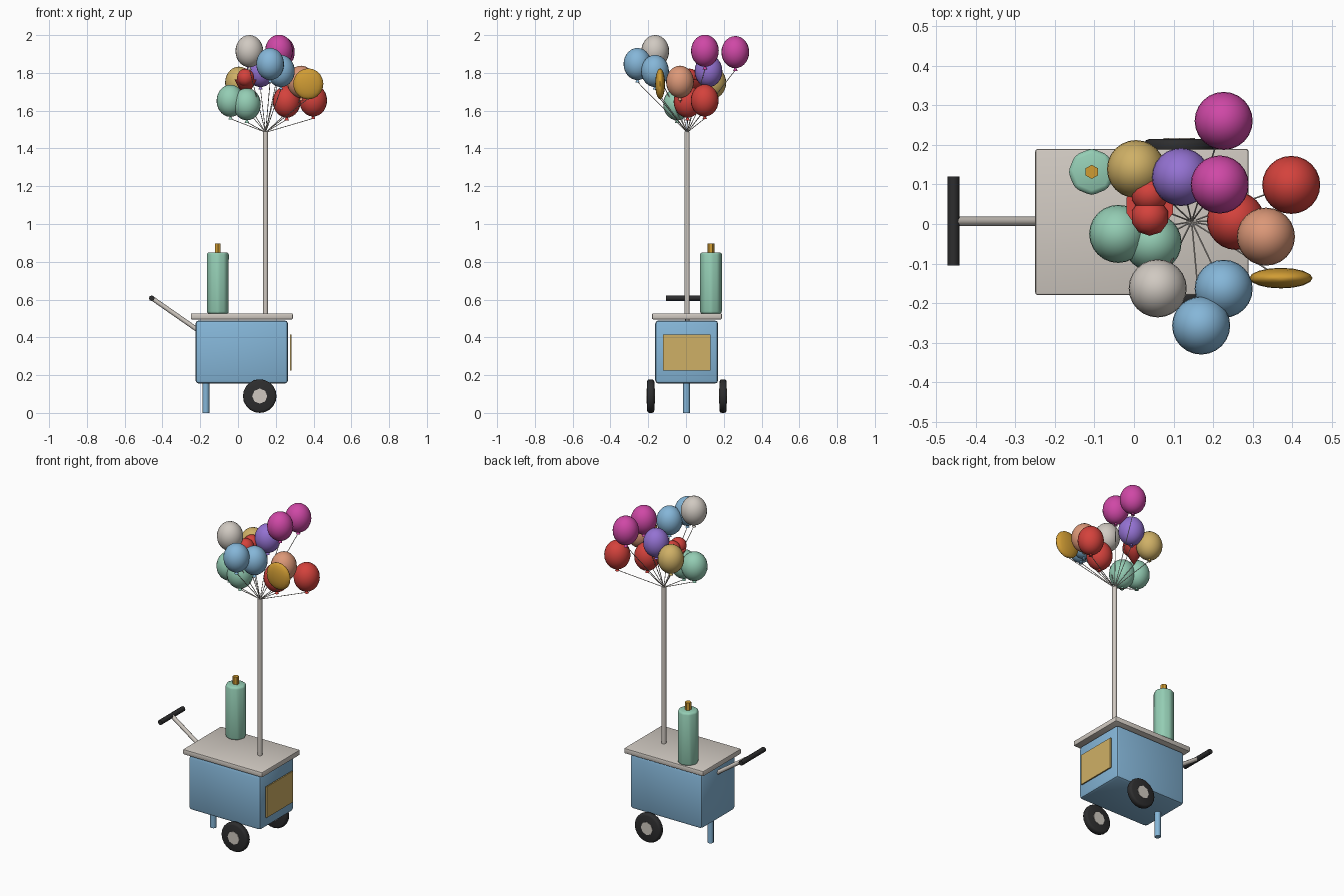
import bpy, math
from mathutils import Vector

if "Cube" in bpy.data.objects:
    bpy.data.objects.remove(bpy.data.objects["Cube"])


def lin(c):
    c /= 255
    return c / 12.92 if c <= 0.04045 else ((c + 0.055) / 1.055) ** 2.4


def material(name, r, g, b):
    m = bpy.data.materials.new(name)
    m.diffuse_color = (lin(r), lin(g), lin(b), 1)
    m.use_nodes = True
    m.node_tree.nodes["Principled BSDF"].inputs["Base Color"].default_value = m.diffuse_color
    return m


BLUE = material("sky blue", 133, 182, 216)
WHITE = material("warm white", 208, 201, 193)
BLACK = material("rubber black", 45, 45, 46)
GREEN = material("mint green", 148, 205, 180)
SAND = material("sand yellow", 207, 176, 102)
GOLD = material("gold", 208, 156, 52)
RED = material("red", 212, 66, 60)
MAGENTA = material("magenta", 207, 72, 166)
PURPLE = material("purple", 148, 114, 210)
ORANGE = material("peach orange", 220, 152, 120)


def finish(name, mat, bevel=0, segs=2, smooth=35):
    ob = bpy.context.object
    ob.name = name
    ob.data.materials.append(mat)
    bpy.ops.object.transform_apply(location=False, rotation=True, scale=True)
    if bevel:
        mod = ob.modifiers.new("bevel", 'BEVEL')
        mod.width, mod.segments = bevel, segs
        mod.limit_method = 'ANGLE'
        bpy.ops.object.modifier_apply(modifier=mod.name)
    if smooth:
        bpy.ops.object.shade_smooth_by_angle(angle=math.radians(smooth))
    return ob


def box(name, lo, hi, mat, bevel=0):
    lo, hi = Vector(lo), Vector(hi)
    bpy.ops.mesh.primitive_cube_add(size=1, location=(lo + hi) / 2)
    bpy.context.object.scale = hi - lo
    return finish(name, mat, bevel)


def rod(name, a, b, r, mat, sides=10, r2=None, bevel=0, smooth=50):
    a, b = Vector(a), Vector(b)
    d = b - a
    bpy.ops.mesh.primitive_cone_add(vertices=sides, radius1=r, radius2=r if r2 is None else r2,
                                    depth=d.length, location=(a + b) / 2,
                                    rotation=d.to_track_quat('Z', 'Y').to_euler())
    return finish(name, mat, bevel, smooth=smooth)


def ball(name, p, size, mat, segs=24, rings=14):
    bpy.ops.mesh.primitive_uv_sphere_add(segments=segs, ring_count=rings, radius=1, location=p)
    bpy.context.object.scale = size
    return finish(name, mat, smooth=60)


# cart body, counter and end panel
box("cart_body", (-0.225, -0.163, 0.155), (0.265, 0.170, 0.490), BLUE, 0.018)
box("counter_top", (-0.250, -0.180, 0.495), (0.290, 0.190, 0.527), WHITE, 0.006)
box("end_panel", (0.274, -0.122, 0.225), (0.282, 0.130, 0.415), SAND)

# front support leg
rod("support_leg", (-0.170, 0.003, 0), (-0.170, 0.003, 0.17), 0.018, BLUE, 8)

# pull handle and cross grip
rod("handle_shaft", (-0.215, 0.007, 0.440), (-0.455, 0.007, 0.607), 0.012, WHITE, 8)
rod("handle_grip", (-0.457, -0.105, 0.607), (-0.457, 0.120, 0.607), 0.015, BLACK, 8)

# wheels: turned tyre plus hub
for side, y in (("front", -0.187), ("back", 0.196)):
    rod(side + "_tyre", (0.115, y - 0.019, 0.089), (0.115, y + 0.019, 0.089),
        0.089, BLACK, 20, bevel=0.012)
    rod(side + "_hub", (0.115, y - 0.022, 0.089), (0.115, y + 0.022, 0.089),
        0.040, WHITE, 8, smooth=30)

# gas cylinder with valve
rod("gas_cylinder", (-0.107, 0.132, 0.525), (-0.107, 0.132, 0.850), 0.060, GREEN, 8, bevel=0.012)
rod("gas_valve", (-0.107, 0.132, 0.845), (-0.107, 0.132, 0.896), 0.018, GOLD, 6, smooth=30)

# pole
TIE = Vector((0.146, 0.006, 1.485))
rod("balloon_pole", (TIE.x, TIE.y, 0.52), (TIE.x, TIE.y, 1.490), 0.0135, WHITE, 12)


def string(i, p):
    rod(f"string_{i}", TIE, p, 0.002, WHITE, 5)


# round balloons with knot and string
BALLOONS = [
    (0.227, 0.261, 1.910, MAGENTA), (0.217, 0.100, 1.917, MAGENTA),
    (0.119, 0.119, 1.810, PURPLE), (0.005, 0.139, 1.748, SAND),
    (-0.040, -0.025, 1.652, GREEN), (0.047, -0.047, 1.634, GREEN),
    (0.060, -0.163, 1.915, WHITE), (0.227, -0.164, 1.810, BLUE),
    (0.170, -0.257, 1.847, BLUE), (0.398, 0.099, 1.654, RED),
    (0.258, 0.008, 1.648, RED), (0.334, -0.032, 1.753, ORANGE),
]
for i, (x, y, z, mat) in enumerate(BALLOONS):
    ball(f"balloon_{i}", (x, y, z), (0.0735, 0.0735, 0.085), mat)
    rod(f"balloon_knot_{i}", (x, y, z - 0.099), (x, y, z - 0.080), 0.012, mat, 8, 0.003)
    string(i, (x, y, z - 0.095))

# flat gold disc balloon
ball("disc_balloon", (0.372, -0.137, 1.742), (0.080, 0.026, 0.082), GOLD, 16, 10)
string("disc", (0.372, -0.137, 1.665))

# heart balloon: two lobes over a point
for y in (0.018, 0.076):
    ball("heart_lobe", (0.040, y, 1.775), (0.048, 0.048, 0.048), RED, 10, 8)
rod("heart_point", (0.040, 0.047, 1.650), (0.040, 0.047, 1.765), 0.0, RED, 10, 0.062)
string("heart", (0.040, 0.047, 1.655))
